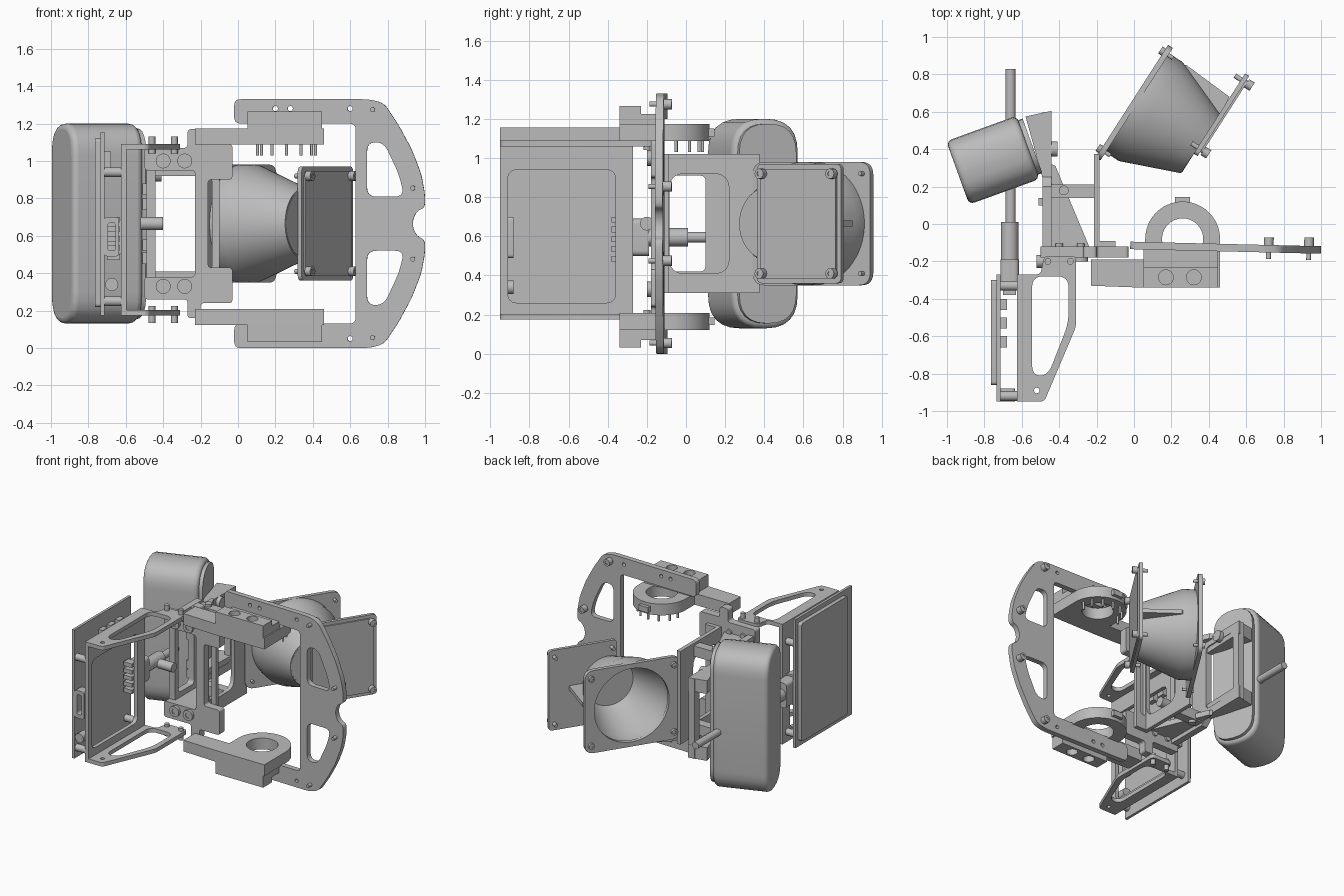
import bpy, bmesh, math
from mathutils import Matrix, Vector

cube = bpy.data.objects.get("Cube")
if cube:
    bpy.data.objects.remove(cube, do_unlink=True)

GREY = bpy.data.materials.new("machined_grey")
GREY.use_nodes = True
GREY.diffuse_color = (0.5, 0.5, 0.5, 1)
GREY.node_tree.nodes["Principled BSDF"].inputs["Base Color"].default_value = (0.5, 0.5, 0.5, 1)
MID = 0.665        # mirror height of the frame and plates
CLAMP_MID = 0.648  # mirror height of the clamps
PANEL_MID = 0.632  # mirror height of the panel bracket


def frame(u, v, w, origin=(0, 0, 0)):
    m = Matrix((u, v, w)).transposed().to_4x4()
    m.translation = Vector(origin)
    return m


X, Y, Z = (1, 0, 0), (0, 1, 0), (0, 0, 1)
XY, XZ, YZ = frame(X, Y, Z), frame(X, Z, Y), frame(Y, Z, X)
LENS = frame((0.54, 0.84, 0), Z, (0.84, -0.54, 0))
CASE = frame((-0.34, 0.94, 0), Z, (0.94, 0.34, 0), (-0.745, 0.345, MID))
TILT = frame((1, -0.024, 0), Z, (0.024, 1, 0), (0, -0.115, 0))


def finish(ob):
    bm = bmesh.new()
    bm.from_mesh(ob.data)
    bmesh.ops.remove_doubles(bm, verts=bm.verts, dist=0.0002)
    bmesh.ops.dissolve_limit(bm, angle_limit=0.005, verts=bm.verts, edges=bm.edges)
    bmesh.ops.recalc_face_normals(bm, faces=bm.faces)
    bm.to_mesh(ob.data)
    bm.free()
    ob.data.materials.clear()
    ob.data.materials.append(GREY)
    bpy.ops.object.select_all(action='DESELECT')
    ob.select_set(True)
    bpy.context.view_layer.objects.active = ob
    bpy.ops.object.shade_smooth_by_angle(angle=math.radians(35))
    return ob


def rounded(points, r):
    out, n = [], len(points)
    for i, p in enumerate(points):
        p, a, b = Vector(p), Vector(points[i - 1]), Vector(points[(i + 1) % n])
        ra, rb = min(r, (a - p).length * 0.49), min(r, (b - p).length * 0.49)
        s, e = p + (a - p).normalized() * ra, p + (b - p).normalized() * rb
        for k in range(7):
            t = k / 6
            out.append(s * (1 - t) ** 2 + p * 2 * t * (1 - t) + e * t * t)
    return out


def rect(a, b, c, d):
    return [(a, c), (b, c), (b, d), (a, d)]


def circle(u, v, r, n=40, sweep=math.tau):
    return [(u + r * math.cos(sweep * i / n), v + r * math.sin(sweep * i / n)) for i in range(n)]


def mirrored(points):
    return points + [(u, 2 * MID - v) for u, v in reversed(points)]


def slab(name, fr, w0, w1, outline, holes=()):
    """Extruded flat profile with holes."""
    cu = bpy.data.curves.new(name, 'CURVE')
    cu.dimensions, cu.fill_mode, cu.extrude = '2D', 'BOTH', (w1 - w0) / 2
    for loop in [outline, *holes]:
        sp = cu.splines.new('POLY')
        sp.points.add(len(loop) - 1)
        for p, q in zip(sp.points, loop):
            p.co = (q[0], q[1], 0, 1)
        sp.use_cyclic_u = True
    tmp = bpy.data.objects.new(name + "_profile", cu)
    bpy.context.collection.objects.link(tmp)
    me = bpy.data.meshes.new_from_object(tmp.evaluated_get(bpy.context.evaluated_depsgraph_get()))
    bpy.data.objects.remove(tmp, do_unlink=True)
    me.transform(fr @ Matrix.Translation((0, 0, (w0 + w1) / 2)))
    me.name = name
    ob = bpy.data.objects.new(name, me)
    bpy.context.collection.objects.link(ob)
    return finish(ob)


def box(name, x0, x1, y0, y1, z0, z1):
    return slab(name, XY, z0, z1, rect(x0, x1, y0, y1))


def pair(name, w0, w1, outline, holes=(), mid=MID):
    """Top part and its twin below the mid plane."""
    slab("upper_" + name, XY, w0, w1, outline, holes)
    slab("lower_" + name, XY, 2 * mid - w1, 2 * mid - w0, outline, holes)


def rod(name, fr, u, v, w0, w1, r):
    return slab(name, fr, w0, w1, circle(u, v, r, 20))


def screw(name, fr, u, v, head, seat, tip, r=0.026):
    slab(name + "_head", fr, min(head, seat), max(head, seat), circle(u, v, r, 16), [circle(u, v, r * 0.5, 6)])
    rod(name + "_shaft", fr, u, v, min(head, tip) + 0.005, max(head, tip) - 0.005, r * 0.5)


# Large side frame: C-shaped plate with curved outer edge, notch and windows
arm = [(-0.02, 1.2), (-0.02, 1.33), (0.7, 1.33)]
edge = [(0.78, 1.31), (0.86, 1.19), (0.93, 1.06), (0.98, 0.93), (1.0, 0.82), (1.0, 0.75), (0.96, 0.735), (0.935, 0.69)]
inner = [(0.63, 0.85), (0.63, 1.2)]
window = rounded([(0.69, 0.81), (0.89, 0.81), (0.86, 0.93), (0.78, 1.1), (0.69, 1.1)], 0.05)
low_window = [(u, 2 * MID - v) for u, v in window]
bores = [circle(u, v, 0.014, 12) for u in (0.2, 0.28, 0.6) for v in (1.28, 0.05)]
slab("side_frame", TILT, -0.02, 0.02, rounded(mirrored(inner + arm + edge), 0.035), [window, low_window] + bores)
for z in (1.275, 0.055):
    screw("frame_corner_screw", TILT, 0.72, z, 0.06, 0.02, -0.06)
for z in (0.855, 0.475):
    screw("frame_edge_screw", TILT, 0.935, z, 0.065, 0.02, -0.06)

# Clamp arms with rings, mounting blocks and pins
ring = circle(0.26, -0.08, 0.2, 30, math.pi)
clamp = ring + [(0.06, -0.08), (0.06, -0.19), (-0.23, -0.19), (-0.23, -0.33), (0.04, -0.34), (0.46, -0.34)]
recesses = [circle(u, -0.285, 0.04, 20) for u in (0.17, 0.32)]
pair("clamp_ring", 1.088, 1.174, clamp, [circle(0.26, -0.08, 0.11)], CLAMP_MID)
pair("ring_tab", 1.11, 1.15, rect(0.22, 0.3, 0.11, 0.145), mid=CLAMP_MID)
pair("clamp_block", 1.174, 1.265, rect(0.05, 0.45, -0.34, -0.23), recesses, CLAMP_MID)
pair("block_step", 1.174, 1.225, rect(0.05, 0.45, -0.23, -0.135), mid=CLAMP_MID)
for a in range(7):
    t = math.pi * a / 6
    rod("ring_pin", XY, 0.26 + 0.155 * math.cos(t), -0.05 + 0.135 * math.sin(t), 1.03, 1.09, 0.008)

# Central mounting plate with side bars
core = [(-0.16, 0.9), (-0.03, 0.9), (-0.03, 1.09), (-0.2, 1.09), (-0.2, 1.17), (-0.27, 1.17),
        (-0.27, 1.07), (-0.5, 1.07), (-0.5, 0.95), (-0.23, 0.95)]
slab("centre_plate", XZ, -0.18, -0.12, rounded(mirrored(core), 0.02))
for x in (-0.4, -0.285):
    for z in (1.0, 0.33):
        screw("bar_screw", XZ, x, z, -0.2, -0.18, -0.1, 0.04)

# Bent sheet bracket: flange, window wall and angled mount for the cone
slab("sheet_flange", XZ, -0.12, -0.09, mirrored([(-0.1, 0.92), (-0.1, 1.02), (-0.215, 1.02)]),
     [rounded(rect(-0.18, -0.14, 0.42, 0.91), 0.02)])
slab("sheet_wall", YZ, -0.215, -0.185, rect(-0.12, 0.375, 0.31, 1.02), [rounded(rect(-0.085, 0.22, 0.41, 0.92), 0.08)])
slab("cone_mount", LENS, -0.365, -0.335, rounded(rect(0.19, 0.905, 0.35, 0.98), 0.07), [circle(0.555, MID, 0.28, 56)])
for u in (0.24, 0.86):
    for v in (0.41, 0.92):
        screw("mount_screw", LENS, u, v, -0.385, -0.365, -0.3, 0.022)

# Hollow cone turned around the tilted axis, closed by an end cap
bm = bmesh.new()
profile = [(0.315, -0.35), (0.315, -0.25), (0.19, 0.065), (0.17, 0.065), (0.285, -0.25), (0.285, -0.35)]
verts = [bm.verts.new((r, 0, h)) for r, h in profile]
edges = [bm.edges.new((verts[i - 1], verts[i])) for i in range(len(verts))]
bmesh.ops.spin(bm, geom=verts + edges, cent=(0, 0, 0), axis=Z, angle=math.tau, steps=64)
mesh = bpy.data.meshes.new("hood_cone")
bm.to_mesh(mesh)
bm.free()
mesh.transform(LENS @ Matrix.Translation((0.555, MID, 0)))
cone = bpy.data.objects.new("hood_cone", mesh)
bpy.context.collection.objects.link(cone)
finish(cone)
slab("cone_cap", LENS, 0.045, 0.067, circle(0.555, MID, 0.183, 48))

# Square end board with raised cover, screws and gusset
slab("end_board", LENS, 0.065, 0.09, rounded(rect(0.49, 1.0, 0.36, 0.97), 0.03))
slab("end_cover", LENS, 0.09, 0.1, rounded(rect(0.515, 0.975, 0.385, 0.945), 0.03))
for u in (0.53, 0.96):
    for v in (0.41, 0.92):
        screw("board_screw", LENS, u, v, 0.135, 0.1, 0.02)
slab("cone_gusset", XY, MID - 0.015, MID + 0.015, [(0.22, 0.85), (0.28, 0.85), (0.51, 0.68), (0.45, 0.56)])

# Rounded housing on the rear right
case = slab("housing", CASE, -0.21, 0.19, rounded(rect(-0.18, 0.18, -0.535, 0.535), 0.17))
mod = case.modifiers.new("soft_rim", 'BEVEL')
mod.width, mod.segments, mod.limit_method, mod.angle_limit = 0.03, 4, 'ANGLE', math.radians(60)
mod.use_clamp_overlap = False
slab("housing_lid", CASE, 0.185, 0.215, rounded(rect(-0.155, 0.155, -0.51, 0.51), 0.15))

# Housing bracket: wall, wedge, gussets and links to the sheet
wall = [(0.6, 0.9), (0.6, 0.97), (0.25, 0.97), (0.2, 1.02), (-0.13, 1.02)]
slab("bracket_wall", YZ, -0.49, -0.44, mirrored(wall),
     [rounded(rect(a, b, 0.42, 0.91), 0.03) for a, b in ((-0.09, 0.1), (0.25, 0.54))])
pair("bracket_wedge", 0.87, 0.97, [(-0.58, 0.575), (-0.44, 0.605), (-0.45, 0.25), (-0.49, 0.25)])
pair("bracket_gusset", 0.95, 0.99, [(-0.44, 0.32), (-0.42, 0.31), (-0.24, -0.12), (-0.44, -0.12)])
pair("bracket_link", 0.92, 1.0, rect(-0.44, -0.2, 0.14, 0.21))
pair("link_screw", 0.99, 1.02, circle(-0.375, 0.18, 0.026, 16))
rod("bracket_knob", YZ, 0.4, 0.93, -0.45, -0.41, 0.04)
rod("cross_shaft", YZ, -0.2, MID, -0.52, -0.4, 0.035)
for z in (0.45, 0.52, 0.74, 0.82):
    box("bracket_lug", -0.51, -0.44, 0.1, 0.14, z, z + 0.06)

# Drive motor and long rod
slab("motor_body", XZ, -0.31, -0.19, rounded(rect(-0.715, -0.615, 0.5, 0.69), 0.03))
rod("motor_neck", XZ, -0.665, 0.595, -0.19, 0.01, 0.047)
rod("long_rod", XZ, -0.66, 0.595, 0.0, 0.83, 0.027)

# U-shaped sheet bracket for the control panel
flange = [(-0.625, -0.27), (-0.5, -0.27), (-0.48, -0.17), (-0.31, -0.17), (-0.31, -0.55), (-0.48, -0.95), (-0.625, -0.95)]
opening = rounded([(-0.545, -0.28), (-0.35, -0.28), (-0.35, -0.53), (-0.46, -0.81), (-0.545, -0.81)], 0.06)
pair("panel_flange", 1.06, 1.09, rounded(flange, 0.025), [opening, circle(-0.52, -0.89, 0.015, 12)], PANEL_MID)
slab("panel_wall", YZ, -0.625, -0.595, rect(-0.95, -0.27, 0.174, 1.09), [rounded(rect(-0.91, -0.36, 0.26, 0.94), 0.05)])
for x in (-0.34, -0.46):
    pair("flange_screw", 1.04, 1.13, circle(x, -0.2, 0.018, 12), mid=PANEL_MID)

# Control panel: circuit board, display, connectors and standoffs
slab("circuit_board", YZ, -0.735, -0.715, rect(-0.95, -0.27, 0.175, 1.155))
slab("display", YZ, -0.765, -0.735, rounded(rect(-0.86, -0.3, 0.22, 1.12), 0.02))
for y in (-0.92, -0.33):
    for z in (0.25, 0.94):
        rod("standoff", YZ, y, z, -0.715, -0.6, 0.026)
for y in (-0.66, -0.56, -0.46):
    box("chip", -0.715, -0.68, y, y + 0.06, 0.96, 1.05)
slab("port_shell", XZ, -0.95, -0.88, rounded(rect(-0.715, -0.635, 0.49, 0.7), 0.02),
     [rounded(rect(-0.695, -0.655, 0.52, 0.67), 0.015)])
rod("round_socket", XZ, -0.675, 0.34, -0.95, -0.88, 0.035)
for i in range(5):
    box("terminal", -0.7, -0.63, -0.38, -0.32, 0.47 + 0.05 * i, 0.5 + 0.05 * i)
